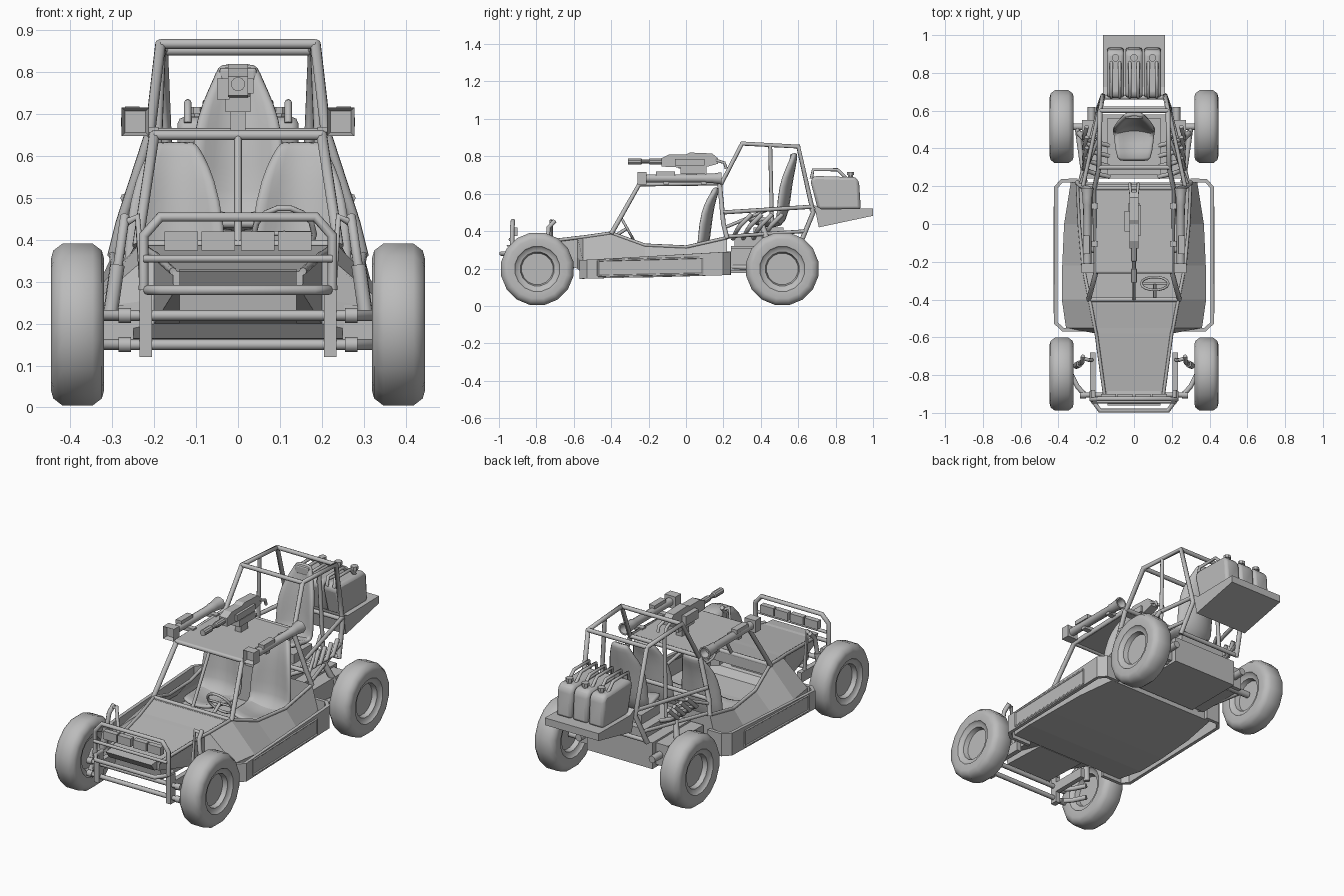
import bpy, bmesh, math
from mathutils import Vector

if "Cube" in bpy.data.objects:
    bpy.data.objects.remove(bpy.data.objects["Cube"])

grey = bpy.data.materials.new("plain grey")
grey.diffuse_color = (0.5, 0.5, 0.5, 1)
grey.use_nodes = True
grey.node_tree.nodes["Principled BSDF"].inputs["Base Color"].default_value = grey.diffuse_color

def finish(name, bm, bevel=0, smooth=None):
    bmesh.ops.recalc_face_normals(bm, faces=bm.faces)
    me = bpy.data.meshes.new(name)
    bm.to_mesh(me)
    bm.free()
    ob = bpy.data.objects.new(name, me)
    bpy.context.collection.objects.link(ob)
    me.materials.append(grey)
    if bevel:
        m = ob.modifiers.new("bevel", 'BEVEL')
        m.width, m.segments = bevel, 2
    if smooth:
        bpy.ops.object.select_all(action='DESELECT')
        ob.select_set(True)
        bpy.context.view_layer.objects.active = ob
        bpy.ops.object.shade_smooth_by_angle(angle=math.radians(smooth))
    return ob

def tube(name, pts, r=0.011, mirror=True, cyclic=False):
    cu = bpy.data.curves.new(name, 'CURVE')
    cu.dimensions = '3D'
    cu.bevel_depth, cu.bevel_resolution, cu.use_fill_caps = r, 2, True
    for s in ((1, -1) if mirror else (1,)):
        sp = cu.splines.new('POLY')
        sp.points.add(len(pts) - 1)
        sp.use_cyclic_u = cyclic
        for p, c in zip(sp.points, pts):
            p.co = (c[0] * s, c[1], c[2], 1)
    ob = bpy.data.objects.new(name, cu)
    bpy.context.collection.objects.link(ob)
    cu.materials.append(grey)
    bpy.ops.object.select_all(action='DESELECT')
    ob.select_set(True)
    bpy.context.view_layer.objects.active = ob
    bpy.ops.object.convert(target='MESH')

def span(name, x, y, z, r=0.011):
    tube(name, [(-x, y, z), (x, y, z)], r, False)

def box(name, lo, hi, mirror=False, bevel=0):
    for s in ((1, -1) if mirror else (1,)):
        bm = bmesh.new()
        bmesh.ops.create_cube(bm, size=1)
        for v in bm.verts:
            v.co = [(a + b) / 2 + c * (b - a) for a, b, c in zip(lo, hi, v.co)]
            v.co.x *= s
        finish(name, bm, bevel)

def prism(name, prof, x0, x1, bevel=0):
    bm = bmesh.new()
    f = bm.faces.new([bm.verts.new((x0, y, z)) for y, z in prof])
    g = bmesh.ops.extrude_face_region(bm, geom=[f])['geom']
    bmesh.ops.translate(bm, vec=(x1 - x0, 0, 0), verts=[v for v in g if isinstance(v, bmesh.types.BMVert)])
    return finish(name, bm, bevel, 35 if bevel else None)

def lathe(name, prof, loc, axis='Y', n=12, flip=1, smooth=35):
    bm, rings = bmesh.new(), []
    for r, t in prof:
        ring = []
        for i in range(n):
            a = 2 * math.pi * (i + 0.5) / n
            c, s = r * math.cos(a), r * math.sin(a)
            co = {'X': (t * flip, c, s), 'Y': (c, t, s), 'Z': (c, s, t)}[axis]
            ring.append(bm.verts.new(Vector(loc) + Vector(co)))
        rings.append(ring)
    for a, b in zip(rings, rings[1:]):
        for i in range(n):
            bm.faces.new((a[i], a[i - 1], b[i - 1], b[i]))
    bm.faces.new(rings[0])
    bm.faces.new(rings[-1])
    finish(name, bm, 0, smooth)

def seat(name, cx, rows):
    # rows: y, z, half width, bolster y, bolster z
    bm, grid = bmesh.new(), []
    for y, z, w, by, bz in rows:
        grid.append([bm.verts.new((cx + t * w, y + by * t * t, z + bz * t * t)) for t in (-1, -.6, 0, .6, 1)])
    for a, b in zip(grid, grid[1:]):
        for i in range(4):
            bm.faces.new((a[i], a[i + 1], b[i + 1], b[i]))
    ob = finish(name, bm, 0, 50)
    m = ob.modifiers.new("thickness", 'SOLIDIFY')
    m.thickness, m.offset = 0.03, 0
    ob.modifiers.new("round", 'SUBSURF').levels = 1
    ob.modifiers["round"].render_levels = 1

# Wheels
half = [(.085, .02), (.092, .045), (.115, .05), (.122, .06), (.16, .0635), (.18, .058), (.197, .036)]
wheel = half + [(r, -t) for r, t in reversed(half)]
for s in (1, -1):
    for n, y in (("front_wheel", -.795), ("rear_wheel", .515)):
        lathe(n, wheel, (.383 * s, y, .198), 'X', 16, s, 50)

# Body tub with flared sides, hood and floor: y, top x, top z, bottom x, bottom z
secs = [(-.91, .155, .325, .15, .28), (-.58, .20, .365, .20, .20), (-.55, .207, .368, .36, .165),
        (-.40, .235, .39, .382, .152), (-.22, .27, .325, .38, .152), (0, .29, .315, .37, .158), (.22, .30, .365, .335, .165)]
bm = bmesh.new()
L = []
for y, tx, tz, bx, bz in secs:
    mx, mz = max(bx, tx), bz + (tz - bz) * .35
    L.append([bm.verts.new(c) for c in ((-bx, y, bz), (-mx, y, mz), (-tx, y, tz), (tx, y, tz), (mx, y, mz), (bx, y, bz))])
for k, (a, b) in enumerate(zip(L, L[1:])):
    for i in range(6):
        if i == 2 and k > 2:
            continue                       # open cockpit
        j = (i + 1) % 6
        bm.faces.new((a[i], a[j], b[j], b[i]))
bm.faces.new(L[0])
bm.faces.new(L[-1])
finish("body_tub", bm)
tube("body_edge_rail", [(s[1], s[0], s[2]) for s in secs], .009)
box("dashboard", (-.23, -.42, .33), (.23, -.39, .388))
prism("nose_plate", [(-.90, .33), (-.96, .325), (-.93, .285), (-.88, .28), (-.87, .21), (-.60, .20), (-.60, .30)], -.14, .14)

# Side step bars: flat strip following the sill, with a recessed panel frame
path = [(.30, .23), (.38, .23), (.413, .195), (.413, -.525), (.375, -.56), (.25, -.56)]
for s in (1, -1):
    bm = bmesh.new()
    low, top = [], []
    for x, y in path:
        k = (y + .56) / .79
        low.append(bm.verts.new((x * s, y, .145 + .02 * k)))
        top.append(bm.verts.new((x * s, y, .245 + .045 * k)))
    for i in range(5):
        bm.faces.new((low[i], low[i + 1], top[i + 1], top[i]))
    ob = finish("step_bar", bm)
    m = ob.modifiers.new("thickness", 'SOLIDIFY')
    m.thickness, m.offset = .02, 0
frame = [(-.47, .16), (.09, .172), (.09, .258), (-.47, .243)]
for i in range(4):
    (y0, z0), (y1, z1) = frame[i], frame[(i + 1) % 4]
    tube("step_frame", [(.422, y0, z0), (.422, y1, z1)], .005)

# Roll cage
tube("main_cage", [(.24, -.40, .385), (.2, -.25, .65), (.21, .19, .655), (.185, .30, .868), (.18, .60, .852),
                   (.165, .68, .50), (.19, .61, .33)], .013)
tube("door_pillar", [(.21, .18, .655), (.28, .20, .44), (.30, .22, .36)], .013)
tube("cage_post", [(.183, .45, .86), (.2, .46, .42)])
tube("cage_side_bar", [(.27, .20, .50), (.17, .67, .53)])
tube("cage_brace", [(.285, .21, .42), (.19, .45, .52)], .009)
tube("cage_lower_bar", [(.29, .21, .37), (.18, .64, .40)], .01)
for x, y, z in ((.185, .30, .868), (.18, .60, .852), (.2, -.25, .65), (.21, .19, .655), (.28, .20, .44),
                (.165, .67, .52), (.24, -.40, .388), (.19, .61, .34)):
    span("cage_cross_bar", x, y, z, .012)
tube("windscreen_strut", [(0, -.25, .65), (0, -.40, .39)], .009, False)
box("roof_panel", (-.2, -.25, .648), (.2, .19, .662))

# Seats
front_rows = [(-.16, .27, .09, 0, .02), (-.05, .235, .11, 0, .045), (.07, .23, .12, -.02, .04), (.115, .30, .125, -.05, .01),
              (.13, .44, .12, -.06, 0), (.145, .55, .095, -.045, 0), (.16, .60, .07, -.02, 0), (.165, .635, .05, -.01, 0)]
for s in (1, -1):
    seat("front_seat", .15 * s, front_rows)
seat("gunner_seat", 0, [(.33, .455, .09, 0, .02), (.43, .43, .105, 0, .04), (.51, .425, .11, -.02, .03), (.545, .50, .115, -.06, 0),
                        (.56, .65, .11, -.06, 0), (.575, .73, .085, -.04, 0), (.58, .78, .06, -.02, 0), (.585, .82, .045, -.01, 0)])
box("gunner_headrest", (-.045, .555, .765), (.045, .585, .812), bevel=.008)
box("gunner_seat_base", (-.09, .36, .30), (.09, .52, .42))

# Steering wheel, tilted toward the driver
ring = []
for i in range(14):
    a = 2 * math.pi * i / 14
    ring.append((.11 + .072 * math.cos(a), -.315 - .035 * math.sin(a), .415 + .062 * math.sin(a)))
tube("steering_wheel", ring, .007, False, True)
tube("steering_spokes", [ring[0], (.11, -.315, .415), ring[7]], .006, False)
tube("steering_column", [(.11, -.315, .415), (.11, -.40, .36)], .009, False)

# Launchers beside the roof
for s in (1, -1):
    lathe("launcher_tube", [(.022, -.22), (.022, .10), (.026, .11), (.026, .14), (.034, .19), (.026, .19), (.02, .15)],
          (.247 * s, 0, .682), 'Y', 12)
    bm = bmesh.new()
    bmesh.ops.create_cube(bm, size=1)
    for v in bm.verts:
        v.co = (.245 * s + v.co.x * .066, -.235 + v.co.y * .05, .682 + v.co.z * .068)
    f = min(bm.faces, key=lambda q: q.calc_center_median().y)
    bmesh.ops.inset_region(bm, faces=[f], thickness=.012)
    bmesh.ops.translate(bm, vec=(0, .025, 0), verts=f.verts)
    finish("launcher_head", bm)
box("launcher_sight", (.235, -.16, .695), (.27, -.06, .718), True)
box("launcher_mount", (.19, -.12, .65), (.26, -.09, .67), True)
box("launcher_mount", (.19, .08, .65), (.26, .11, .67), True)

# Roof gun
prism("gun_receiver", [(-.13, .745), (-.13, .79), (-.09, .81), (.0, .81), (.02, .82), (.14, .815), (.17, .79), (.17, .76), (.08, .735)], -.024, .024)
lathe("gun_barrel", [(.017, -.31), (.017, -.24), (.011, -.235), (.011, -.20), (.016, -.195), (.016, -.12)], (0, 0, .772), 'Y', 10)
box("gun_ammo_box", (-.05, -.04, .735), (-.02, .07, .785))
box("gun_side_block", (.02, -.06, .75), (.037, .10, .785))
box("gun_cradle", (-.03, -.03, .705), (.03, .11, .742))
box("gun_post", (-.018, .0, .655), (.018, .06, .71))
tube("gun_grips", [(.018, .16, .78), (.022, .205, .765), (.022, .215, .735)], .008)

# Rear tray and fuel cans
prism("rear_tray", [(.685, .54), (.71, .42), (1.0, .482), (1.0, .522), (.725, .518)], -.165, .165)
for x in (-.098, 0, .098):
    prism("fuel_can", [(.705, .515), (.665, .67), (.685, .695), (.84, .69), (.905, .69), (.925, .665), (.935, .515)], x - .046, x + .046, .016)
    for d in (-.022, .022):
        tube("can_handle", [(x + d, .67, .68), (x + d, .68, .728), (x + d, .81, .728), (x + d, .86, .68)], .009, False)
    lathe("can_cap", [(.014, .68), (.014, .70), (.02, .70), (.02, .717)], (x, .88, 0), 'Z', 8)

# Engine, exhausts and rear suspension
box("engine_box", (-.2, .24, .175), (.2, .58, .32))
box("engine_side_box", (.19, .24, .19), (.275, .55, .31), True)
box("engine_block", (-.14, .26, .31), (.14, .56, .37))
span("rear_axle", .35, .515, .2, .018)
tube("rear_trailing_arm", [(.26, .22, .21), (.30, .51, .2)], .014)
for i in range(4):
    y = .29 + .055 * i
    tube("exhaust_pipe", [(.13, y - .04, .36), (.215, y - .02, .40), (.265, y, .43), (.25, y + .06, .49)], .012)
tube("muffler", [(.225, .50, .25), (.225, .62, .25)], .02)
tube("rear_shock", [(.29, .48, .22), (.21, .40, .45)], .016)

# Front bumper guard and lamps
tube("bumper_guard", [(-.225, -.93, .28), (-.225, -.93, .41), (-.185, -.925, .455), (.185, -.925, .455),
                      (.225, -.93, .41), (.225, -.93, .28)], .012, False)
tube("bumper_bar", [(-.215, -.88, .28), (-.215, -.94, .28), (-.18, -.988, .28), (.18, -.988, .28), (.215, -.94, .28), (.215, -.88, .28)], .012, False)
span("bumper_mid_bar", .225, -.94, .355, .009)
for x in (-.135, -.047, .047, .135):
    box("front_lamp", (x - .04, -.93, .375), (x + .04, -.90, .42))

# Front suspension
for z in (.15, .22):
    span("front_beam", .27, -.905, z, .013)
    tube("front_beam_end", [(.255, -.905, z), (.285, -.905, z)], .018)
    tube("front_arm", [(.265, -.90, z), (.30, -.86, z), (.335, -.79, z)], .013)
box("beam_bracket", (.205, -.925, .12), (.235, -.885, .28), True)
box("frame_rail", (.205, -.9, .18), (.232, -.68, .235), True)
tube("front_shock", [(.305, -.75, .22), (.288, -.74, .34)], .018)
tube("front_shock_rod", [(.288, -.74, .33), (.275, -.735, .42), (.27, -.70, .455)], .012)
tube("shock_tower", [(.22, -.72, .2), (.24, -.72, .455), (.27, -.71, .44)], .010)
